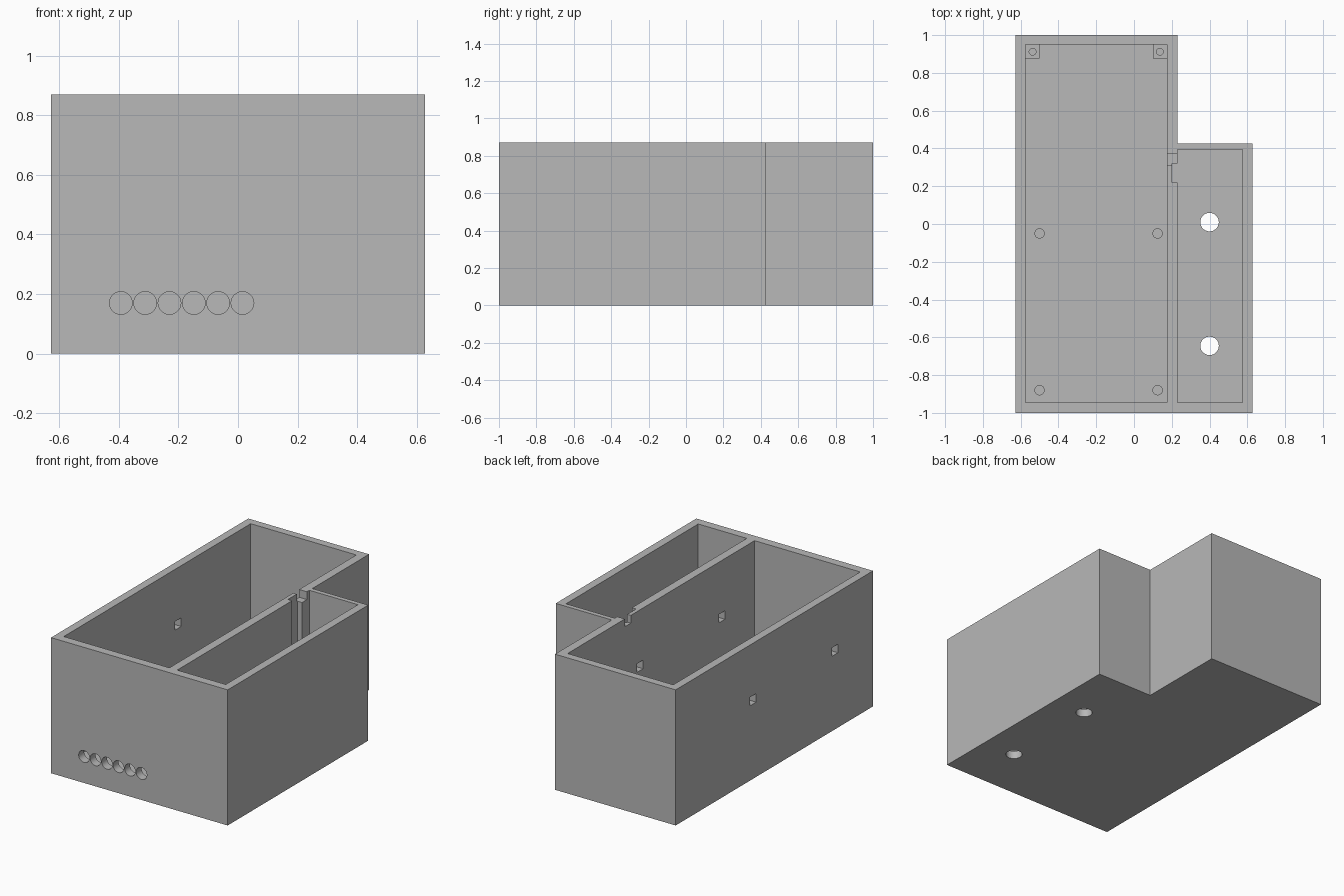
import bpy
import bmesh
import math
from mathutils import Matrix, Vector

cube = bpy.data.objects.get("Cube")
if cube:
    bpy.data.objects.remove(cube, do_unlink=True)

grey = bpy.data.materials.new("plain_grey")
grey.use_nodes = True
GREY = (0.48, 0.48, 0.48, 1)
grey.diffuse_color = GREY
grey.node_tree.nodes["Principled BSDF"].inputs["Base Color"].default_value = GREY

# Main dimensions
HEIGHT, FLOOR = 0.87, 0.05
X0, X1, XSTEP = -0.627, 0.627, 0.23
YSTEP = 0.425


def finish(name, bm):
    bmesh.ops.recalc_face_normals(bm, faces=bm.faces)
    mesh = bpy.data.meshes.new(name)
    bm.to_mesh(mesh)
    bm.free()
    mesh.materials.append(grey)
    obj = bpy.data.objects.new(name, mesh)
    bpy.context.collection.objects.link(obj)
    return obj


def box(name, xs, ys, zs):
    bm = bmesh.new()
    bmesh.ops.create_cube(bm, size=1)
    for v in bm.verts:
        v.co = Vector([(r[0] + r[1]) / 2 + c * (r[1] - r[0])
                       for r, c in zip((xs, ys, zs), v.co)])
    return finish(name, bm)


def cylinder(name, centre, radius, length, along_y=False):
    bm = bmesh.new()
    turn = Matrix.Rotation(math.pi / 2, 4, 'X') if along_y else Matrix()
    bmesh.ops.create_cone(bm, cap_ends=True, segments=40, radius1=radius, radius2=radius,
                          depth=length, matrix=Matrix.Translation(centre) @ turn)
    return finish(name, bm)


def cut(target, cutter):
    cutter.hide_render = True
    mod = target.modifiers.new("cut", 'BOOLEAN')
    mod.operation = 'DIFFERENCE'
    mod.solver = 'EXACT'
    mod.object = cutter
    bpy.context.view_layer.objects.active = target
    bpy.ops.object.modifier_apply(modifier=mod.name)
    bpy.data.objects.remove(cutter, do_unlink=True)


# Stepped outer block
bm = bmesh.new()
outline = [(X0, -1), (X1, -1), (X1, YSTEP), (XSTEP, YSTEP), (XSTEP, 1), (X0, 1)]
base = bm.faces.new([bm.verts.new((x, y, 0)) for x, y in outline])
top = bmesh.ops.extrude_face_region(bm, geom=[base])["geom"]
bmesh.ops.translate(bm, vec=(0, 0, HEIGHT),
                    verts=[g for g in top if isinstance(g, bmesh.types.BMVert)])
case = finish("open_case", bm)

# Two compartments
cut(case, box("large_compartment", (-0.575, 0.175), (-0.945, 0.95), (FLOOR, 1)))
cut(case, box("small_compartment", (0.23, 0.575), (-0.945, 0.395), (FLOOR, 1)))

# Cable notch over the divider and the groove beside it
cut(case, box("cable_notch", (0.165, 0.24), (0.31, 0.37), (HEIGHT - 0.05, 1)))
cut(case, box("cable_groove", (0.2, 0.24), (0.22, 0.32), (FLOOR, 1)))

# Square windows through the outer wall and the divider
for y in (0.215, -0.615):
    for xs in ((-0.7, -0.55), (0.15, 0.25)):
        cut(case, box("window", xs, (y - 0.03, y + 0.03), (0.48, 0.535)))

# Row of round holes in the front wall
for i in range(6):
    cut(case, cylinder("front_hole", (-0.393 + 0.0816 * i, -0.97, 0.17), 0.038, 0.2, True))

# Floor holes of the small compartment
for y in (0.01, -0.645):
    cut(case, cylinder("floor_hole", (0.4, y, 0.03), 0.049, 0.2))

parts = [case]

# Drilled corner posts at the back
for side, xs in (("right", (-0.585, -0.5)), ("left", (0.1, 0.185))):
    post = box(side + "_corner_post", xs, (0.875, 0.96), (FLOOR - 0.01, 0.15))
    hole_x = -0.537 if side == "right" else 0.137
    cut(post, cylinder("post_hole", (hole_x, 0.912, 0.15), 0.018, 0.16))
    parts.append(post)

# Round locating pegs on the floor
for x in (-0.5, 0.125):
    for y in (-0.05, -0.88):
        parts.append(cylinder("locating_peg", (x, y, 0.07), 0.027, 0.06))

# Smooth the round walls, keep the edges sharp
bpy.ops.object.select_all(action='DESELECT')
for p in parts:
    p.select_set(True)
bpy.context.view_layer.objects.active = case
bpy.ops.object.shade_smooth_by_angle(angle=math.radians(30))
